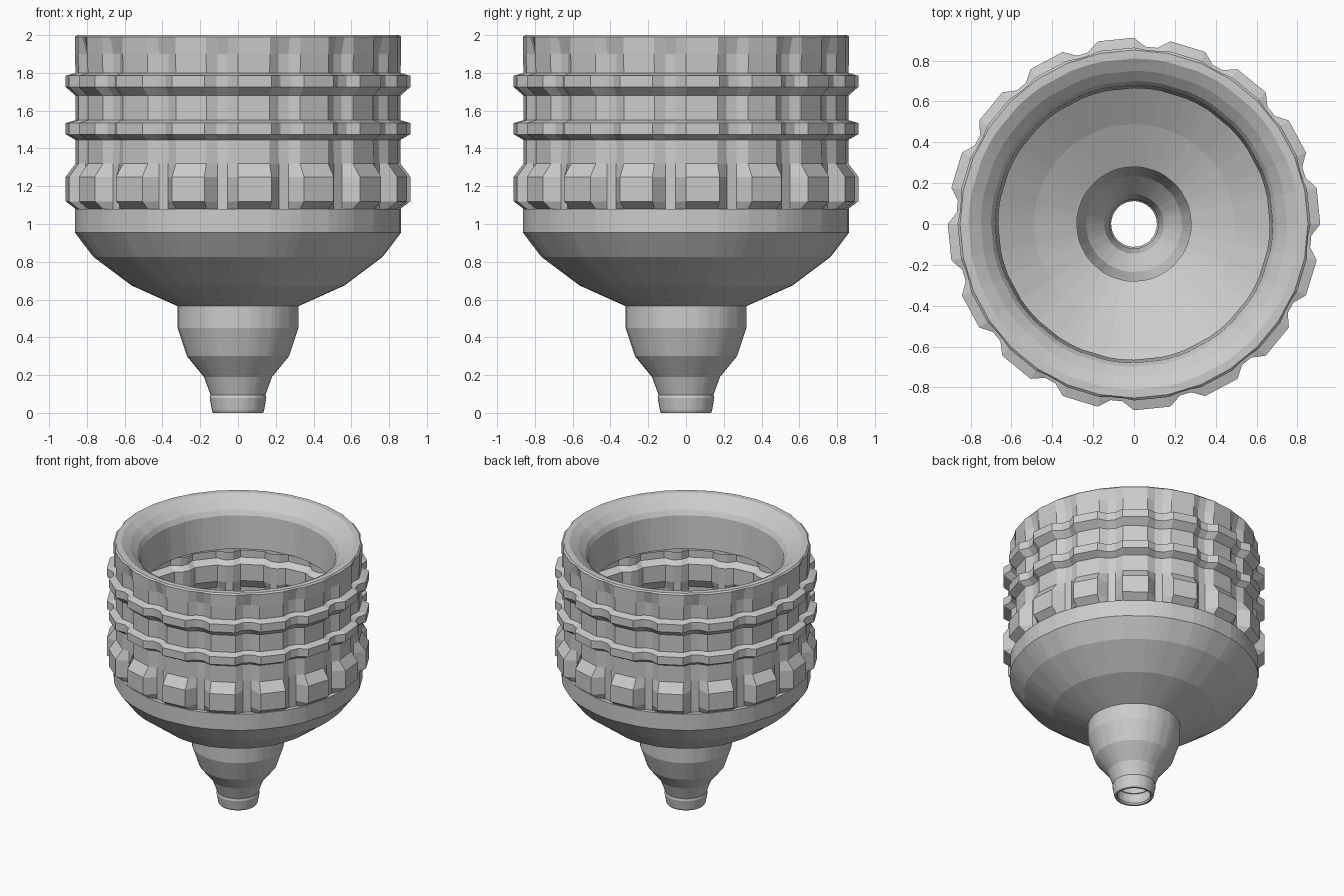
import bpy, bmesh, math

if "Cube" in bpy.data.objects:
    bpy.data.objects.remove(bpy.data.objects["Cube"])

TEETH = 16
STEP = 2 * math.pi / TEETH
# column offsets inside one period: two tooth columns, two groove columns
COLUMNS = [(0, False), (1 / 2, False), (2 / 3, True), (5 / 6, True)]


def lathe(name, profile):
    """Closed ring from rows of (z, tooth radius, groove radius)."""
    bm = bmesh.new()
    rings = []
    for z, r_tooth, r_groove in profile:
        ring = []
        for k in range(TEETH):
            for frac, groove in COLUMNS:
                a = (k + frac) * STEP
                r = r_groove if groove else r_tooth
                ring.append(bm.verts.new((r * math.cos(a), r * math.sin(a), z)))
        rings.append(ring)
    n = len(rings[0])
    for i, ring in enumerate(rings):
        nxt = rings[(i + 1) % len(rings)]
        for j in range(n):
            k = (j + 1) % n
            bm.faces.new((ring[j], ring[k], nxt[k], nxt[j]))
    bmesh.ops.recalc_face_normals(bm, faces=bm.faces)
    mesh = bpy.data.meshes.new(name)
    bm.to_mesh(mesh)
    bm.free()
    obj = bpy.data.objects.new(name, mesh)
    bpy.context.collection.objects.link(obj)
    return obj


def plain(points):
    """Round rows from (radius, z) points."""
    return [(z, r, r) for r, z in points]


# Ribbed wall, top to bottom: three toothed ridges with grooves between
ribs = [
    (1.80, .86, .83), (1.785, .912, .87), (1.725, .912, .87), (1.68, .86, .83),
    (1.55, .86, .83), (1.535, .912, .87), (1.475, .912, .87), (1.445, .86, .83),
    (1.32, .86, .835), (1.25, .912, .835), (1.12, .912, .835), (1.08, .86, .835),
]
rim = [(2.0, .852, .848), (1.99, .864, .855), (1.90, .864, .83)]

# Rounded bowl and tapering neck, outside
bowl_outer = plain([(.864, 1.079), (.864, .955), (.765, .825), (.565, .675),
                    (.32, .565), (.32, .45), (.27, .30), (.18, .19), (.145, .095)])

# Inside of bowl and neck, bottom to top
bowl_inner = plain([(.12, .095), (.145, .21), (.235, .32), (.28, .46), (.28, .60),
                    (.49, .70), (.73, .85), (.82, .97), (.82, 1.06)])

# Inner wall follows the ridges at constant thickness
ribs_inner = [(z, t - .04, g - .04) for z, t, g in reversed(ribs[3:])]

# Inward lip and funnel-shaped mouth
mouth = plain([(.80, 1.64), (.665, 1.635), (.68, 1.885), (.70, 1.92),
               (.75, 1.965), (.81, 2.0)])

lathe("ribbed_funnel_body", rim + ribs + bowl_outer + bowl_inner + ribs_inner + mouth)

# Small collar at the outlet
lathe("outlet_collar", plain([(.13, .095), (.146, .095), (.15, .08), (.138, .012),
                              (.132, 0), (.118, 0), (.112, .012), (.12, .03), (.12, .09)]))
